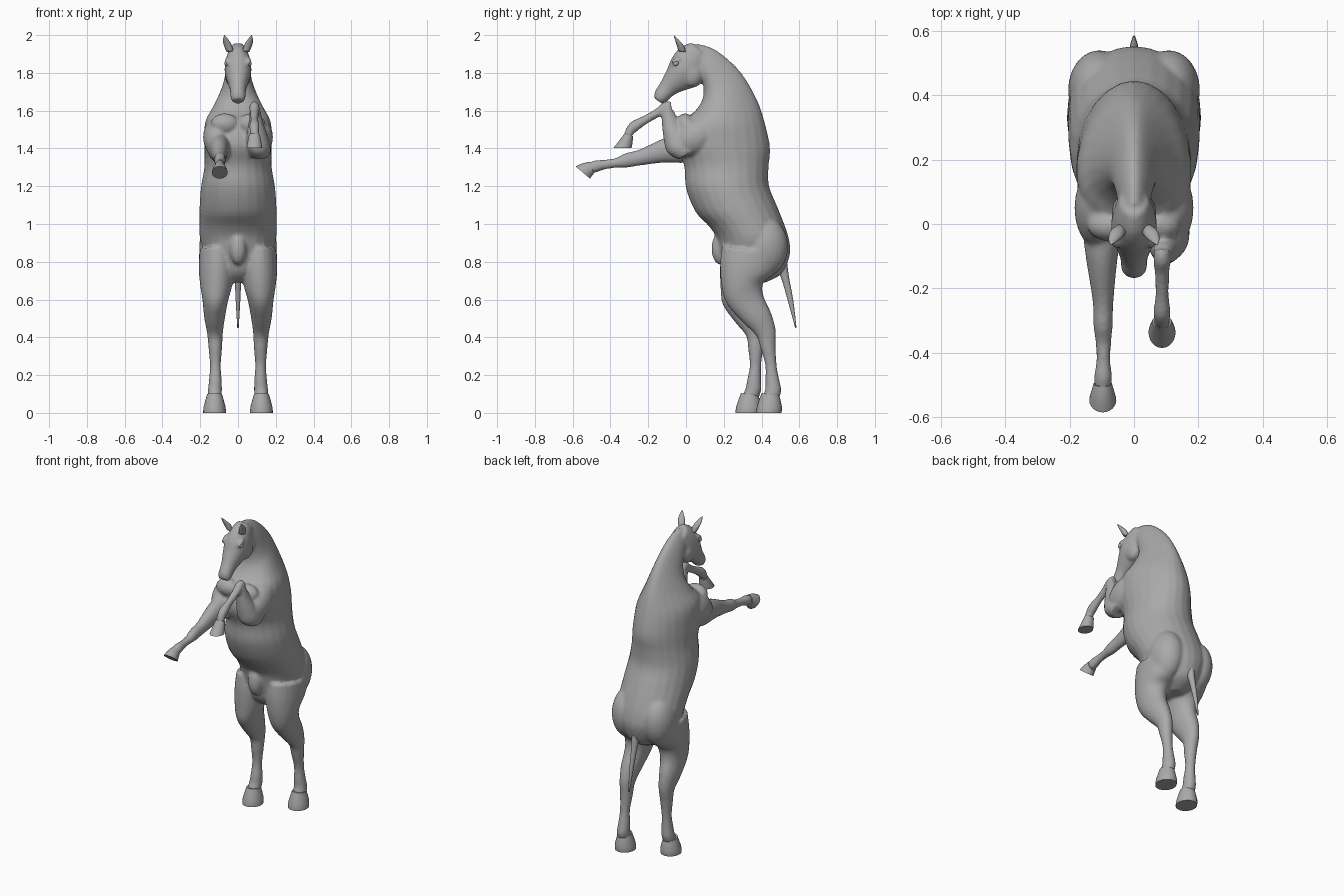
import bpy, bmesh, math
from mathutils import Vector, Matrix

GREY = bpy.data.materials.new("grey_coat")
GREY.diffuse_color = (0.4, 0.4, 0.4, 1)


def finish(bm, name, sharp=180):
    bmesh.ops.recalc_face_normals(bm, faces=bm.faces)
    me = bpy.data.meshes.new(name)
    bm.to_mesh(me)
    bm.free()
    me.materials.append(GREY)
    ob = bpy.data.objects.new(name, me)
    bpy.context.collection.objects.link(ob)
    bpy.ops.object.select_all(action='DESELECT')
    ob.select_set(True)
    bpy.context.view_layer.objects.active = ob
    bpy.ops.object.shade_smooth_by_angle(angle=math.radians(sharp))
    return ob


def spline(rows, steps):
    """Catmull-Rom through all section values."""
    out = []
    for i in range(len(rows) - 1):
        a, b = rows[max(i - 1, 0)], rows[i]
        c, d = rows[i + 1], rows[min(i + 2, len(rows) - 1)]
        for s in range(steps):
            t = s / steps
            out.append([0.5 * (2 * q + (r - p) * t + (2 * p - 5 * q + 4 * r - u) * t * t
                               + (3 * q - p - 3 * r + u) * t ** 3)
                        for p, q, r, u in zip(a, b, c, d)])
    return out + [list(rows[-1])]


def loft(bm, rows, steps=4, sides=24):
    """Section: front y, z, back y, z, half width, centre x, taper to the back."""
    rings = []
    for ya, za, yb, zb, w, xc, k in spline(rows, steps):
        ring = []
        for j in range(sides):
            t = 2 * math.pi * j / sides
            c, s = math.cos(t), math.sin(t)
            ring.append(bm.verts.new((xc + w * s * (1 - k * c),
                                      (ya + yb) / 2 + (yb - ya) / 2 * c,
                                      (za + zb) / 2 + (zb - za) / 2 * c)))
        rings.append(ring)
    for r, q in zip(rings, rings[1:]):
        for j in range(sides):
            n = (j + 1) % sides
            bm.faces.new((r[j], r[n], q[n], q[j]))
    bm.faces.new(rings[0])
    bm.faces.new(rings[-1])


def limb(bm, rows, x=None):
    loft(bm, [(r[0], r[1], r[2], r[3], r[4], r[5] if x is None else x, 0) for r in rows])


def ball(bm, centre, radii, tilt=0):
    m = Matrix.Translation(centre) @ Matrix.Rotation(tilt, 4, 'X') @ Matrix.Diagonal((*radii, 1))
    bmesh.ops.create_uvsphere(bm, u_segments=24, v_segments=16, radius=1, matrix=m)


body = bmesh.new()

# Neck, chest, barrel and rump
loft(body, [
    (.03, 1.80, .06, 1.955, .045, 0, .2),
    (.085, 1.76, .16, 1.92, .058, 0, .3),
    (.09, 1.67, .285, 1.81, .080, 0, .35),
    (.05, 1.60, .375, 1.66, .125, 0, .35),
    (-.02, 1.54, .42, 1.525, .172, 0, .2),
    (-.05, 1.42, .445, 1.40, .178, 0, .08),
    (-.01, 1.31, .437, 1.30, .178, 0, 0),
    (.0, 1.19, .44, 1.20, .196, 0, 0),
    (.05, 1.065, .48, 1.10, .204, 0, 0),
    (.12, .99, .52, 1.0, .204, 0, 0),
    (.16, .93, .545, .92, .202, 0, 0),
    (.175, .86, .55, .84, .18, 0, 0),
    (.20, .75, .51, .74, .12, 0, 0),
    (.26, .69, .42, .69, .05, 0, 0)])

# Head
loft(body, [
    (.03, 1.962, .12, 1.87, .045, 0, 0),
    (-.03, 1.935, .095, 1.79, .064, 0, 0),
    (-.075, 1.88, .07, 1.735, .071, 0, .1),
    (-.10, 1.82, .0, 1.71, .060, 0, .1),
    (-.135, 1.75, -.06, 1.685, .044, 0, 0),
    (-.165, 1.70, -.10, 1.65, .040, 0, 0),
    (-.168, 1.665, -.125, 1.637, .033, 0, 0)])

# Straight foreleg
limb(body, [
    (.10, 1.50, .08, 1.36, .065, -.11),
    (.0, 1.485, .0, 1.325, .063, -.10),
    (-.115, 1.455, -.115, 1.325, .048, -.10),
    (-.245, 1.395, -.24, 1.31, .032, -.096),
    (-.32, 1.375, -.315, 1.298, .030, -.096),
    (-.37, 1.35, -.365, 1.298, .024, -.095),
    (-.43, 1.34, -.425, 1.29, .022, -.095),
    (-.475, 1.338, -.47, 1.275, .028, -.096),
    (-.515, 1.325, -.495, 1.268, .027, -.097)])

# Folded foreleg: forearm, then cannon
limb(body, [
    (-.04, 1.34, .06, 1.40, .055, .115),
    (-.10, 1.38, .02, 1.44, .062, .11),
    (-.12, 1.46, -.01, 1.49, .055, .10),
    (-.128, 1.54, -.035, 1.54, .038, .095),
    (-.13, 1.61, -.065, 1.60, .028, .09)])
limb(body, [
    (-.08, 1.650, -.075, 1.585, .025),
    (-.12, 1.645, -.105, 1.58, .027),
    (-.16, 1.61, -.145, 1.565, .023),
    (-.23, 1.57, -.215, 1.525, .021),
    (-.285, 1.545, -.26, 1.49, .027),
    (-.315, 1.51, -.275, 1.48, .024),
    (-.328, 1.475, -.285, 1.46, .027)], .087)

# Hind legs: the left one stands further forward
HIND = [
    (.19, .88, .53, .84, .095, .11),
    (.18, .78, .47, .74, .098, .11),
    (.19, .66, .41, .69, .085, .115),
    (.22, .57, .41, .62, .068, .12),
    (.30, .48, .45, .53, .055, .124),
    (.37, .41, .475, .44, .042, .122),
    (.395, .34, .475, .35, .036, .120),
    (.42, .25, .48, .25, .029, .120),
    (.42, .17, .495, .17, .034, .120),
    (.42, .13, .505, .12, .037, .122),
    (.405, .085, .495, .08, .038, .124)]
HIND_HOOF = [
    (.40, .105, .495, .09, .040, .124),
    (.376, .035, .508, .03, .058, .124),
    (.372, .0, .505, .0, .060, .124)]


def stance(rows, side):
    def shift(z):
        return -.11 * min(max((.7 - z) / .6, 0), 1) if side < 0 else 0
    return [(a + shift(b), b, c + shift(d), d, w, side * x) for a, b, c, d, w, x in rows]


for side in (1, -1):
    limb(body, stance(HIND, side))
    ball(body, (side * .108, .415, .88), (.097, .125, .16))             # haunch
    ball(body, (side * .115, .05, 1.46), (.07, .13, .09), .5)           # shoulder
    ball(body, (side * .07, -.005, 1.53), (.075, .05, .055))            # breast
    ball(body, (side * .035, .03, 1.795), (.035, .058, .068))           # cheek
    ball(body, (side * .054, -.05, 1.865), (.017, .03, .016), .6)       # brow

# Sheath under the belly
ball(body, (0, .18, .87), (.045, .045, .085))

# Fuse all anatomy into one smooth skin
skin = finish(body, "horse_body")
fuse = skin.modifiers.new("fuse", 'REMESH')
fuse.mode = 'VOXEL'
fuse.voxel_size = .009
fuse.use_smooth_shade = True
relax = skin.modifiers.new("relax", 'SMOOTH')
relax.factor = .5
relax.iterations = 4
for m in ("fuse", "relax"):
    bpy.ops.object.modifier_apply(modifier=m)
if not skin.data.materials:
    skin.data.materials.append(GREY)
bpy.ops.object.shade_smooth()


def hoof(name, rows):
    bm = bmesh.new()
    loft(bm, [(*r, 0) for r in rows], steps=2)
    finish(bm, name, 40)


# Hooves
hoof("hind_hoof_right", stance(HIND_HOOF, 1))
hoof("hind_hoof_left", stance(HIND_HOOF, -1))
hoof("fore_hoof_left", [
    (-.505, 1.33, -.488, 1.265, .029, -.097),
    (-.545, 1.322, -.50, 1.252, .036, -.097),
    (-.585, 1.305, -.508, 1.24, .042, -.097)])
hoof("fore_hoof_right", [
    (-.325, 1.48, -.28, 1.465, .029, .087),
    (-.355, 1.44, -.283, 1.432, .036, .087),
    (-.385, 1.402, -.288, 1.402, .042, .087)])

# Ears and eyes
for side, label in ((1, "right"), (-1, "left")):
    bm = bmesh.new()
    loft(bm, [(-.04, 1.915, .0, 1.91, .019, side * .042, 0),
              (-.052, 1.955, -.012, 1.945, .021, side * .055, 0),
              (-.060, 1.98, -.035, 1.972, .014, side * .065, 0),
              (-.065, 2.0, -.062, 1.998, .002, side * .072, 0)], sides=16)
    finish(bm, "ear_" + label)
    bm = bmesh.new()
    ball(bm, (side * .062, -.053, 1.85), (.010, .015, .012), .6)
    finish(bm, "eye_" + label)

# Tail
bm = bmesh.new()
loft(bm, [(.47, .79, .535, .80, .026, 0, 0),
          (.505, .71, .545, .72, .018, 0, 0),
          (.54, .59, .568, .595, .012, 0, 0),
          (.578, .45, .585, .452, .004, 0, 0)], sides=16)
finish(bm, "tail")
